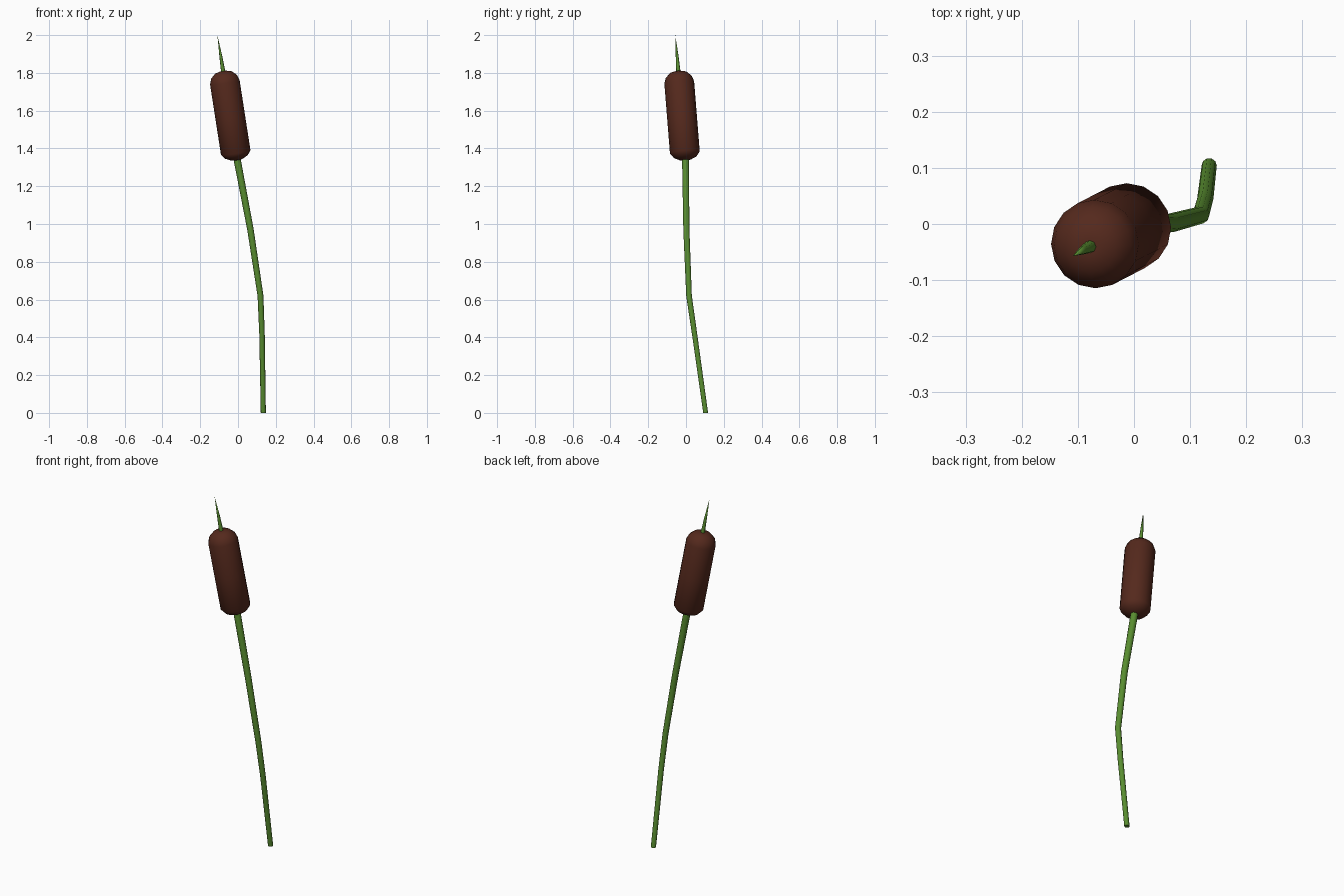
import bpy, bmesh, math
from mathutils import Vector

if "Cube" in bpy.data.objects:
    bpy.data.objects.remove(bpy.data.objects["Cube"])


def material(name, color):
    m = bpy.data.materials.new(name)
    m.diffuse_color = (*color, 1)
    m.use_nodes = True
    m.node_tree.nodes["Principled BSDF"].inputs["Base Color"].default_value = m.diffuse_color
    return m


def loft(name, rings, sides, mat, axis=None, start_axis=None):
    """Skin round rings given as (centre, radius); radius 0 makes a point."""
    bm = bmesh.new()
    pts = [Vector(c) for c, r in rings]
    loops = []
    for i, (c, r) in enumerate(rings):
        d = axis or (pts[min(i + 1, len(pts) - 1)] - pts[max(i - 1, 0)])
        if i == 0 and start_axis:
            d = start_axis
        d = d.normalized()
        u = Vector((0, 1, 0)).cross(d).normalized()
        v = d.cross(u)
        if r == 0:
            loops.append([bm.verts.new(pts[i])])
            continue
        loops.append([bm.verts.new(pts[i] + r * (u * math.cos(a) + v * math.sin(a)))
                      for a in (2 * math.pi * k / sides for k in range(sides))])
    for a, b in zip(loops, loops[1:]):
        for k in range(sides):
            n = (k + 1) % sides
            if len(a) == 1:
                bm.faces.new((a[0], b[n], b[k]))
            elif len(b) == 1:
                bm.faces.new((a[k], a[n], b[0]))
            else:
                bm.faces.new((a[k], a[n], b[n], b[k]))
    for end in (loops[0], loops[-1]):
        if len(end) > 1:
            bm.faces.new(end)
    bmesh.ops.recalc_face_normals(bm, faces=bm.faces)
    me = bpy.data.meshes.new(name)
    bm.to_mesh(me)
    bm.free()
    ob = bpy.data.objects.new(name, me)
    bpy.context.collection.objects.link(ob)
    me.materials.append(mat)
    bpy.context.view_layer.objects.active = ob
    ob.select_set(True)
    bpy.ops.object.shade_smooth_by_angle(angle=math.radians(50))
    ob.select_set(False)
    return ob


green = material("green", (0.10, 0.27, 0.03))
brown = material("brown", (0.09, 0.022, 0.012))

# bent stem, slightly thicker towards the head
loft("stem", [((0.134, 0.104, 0), 0.0135), ((0.127, 0.045, 0.42), 0.0145),
              ((0.119, 0.016, 0.62), 0.0155), ((0.066, 0.002, 0.97), 0.017),
              ((-0.008, -0.003, 1.36), 0.019)], 10, green, start_axis=Vector((0, 0, 1)))

# seed head: capsule along a leaning axis
lean = Vector((-0.155, -0.080, 1)).normalized()
low = Vector((-0.012, -0.006, 1.378))
profile = [(-0.042, 0), (-0.038, 0.03), (-0.024, 0.06), (0, 0.079), (0.19, 0.079),
           (0.378, 0.079), (0.407, 0.069), (0.430, 0.045), (0.438, 0.015), (0.436, 0)]
loft("seed_head", [(low + lean * s, r) for s, r in profile], 16, brown, axis=lean)

# pointed spike on top
tip = Vector((-0.109, -0.057, 2.0))
loft("tip_spike", [(low + lean * 0.42, 0.012), (low + lean * 0.52, 0.0075), (tip, 0)],
     8, green, axis=lean)
